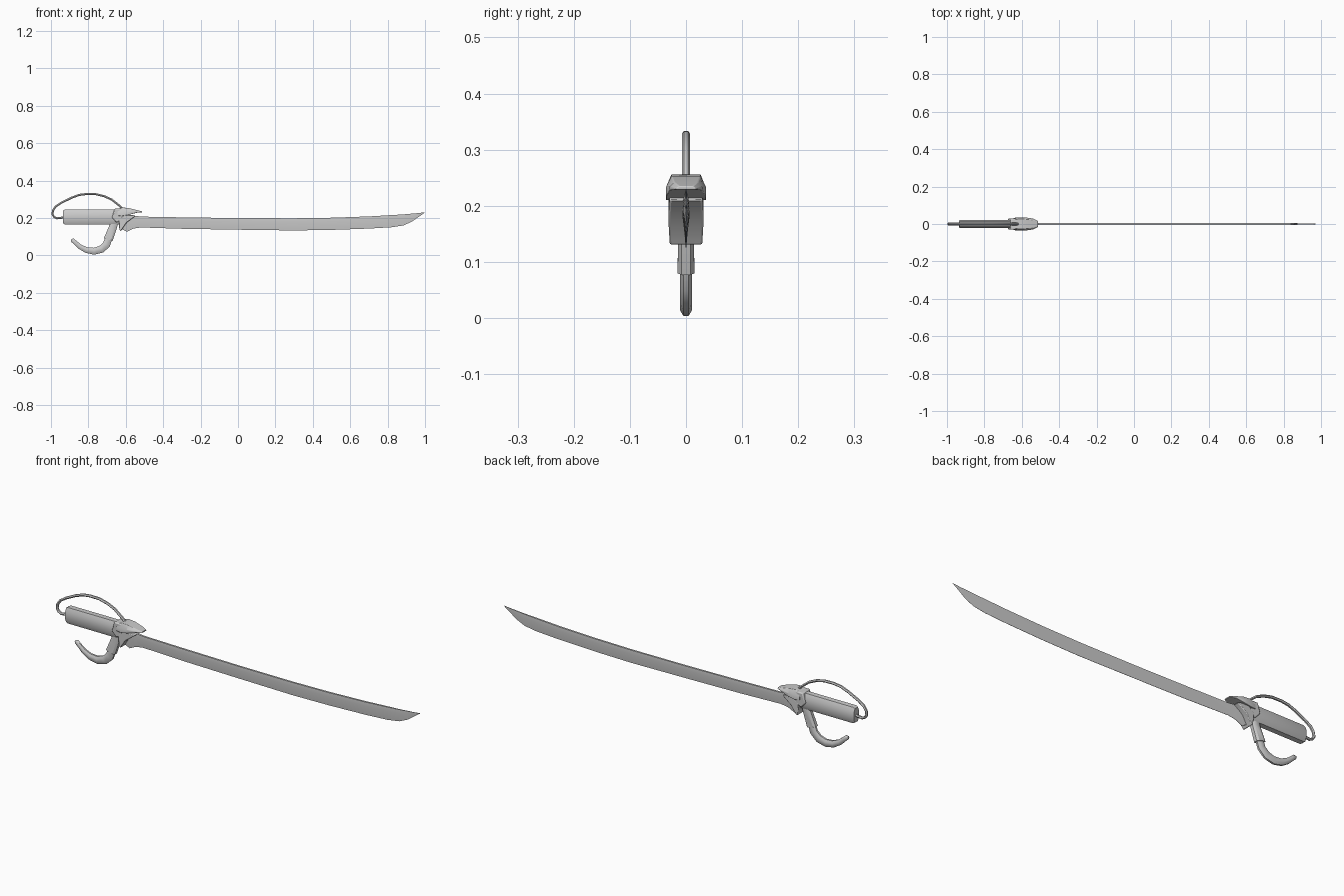
import bpy, bmesh, math
from mathutils import Vector


def finish(name, bm, bevel=0.0, angle=35):
    bmesh.ops.recalc_face_normals(bm, faces=bm.faces)
    me = bpy.data.meshes.new(name)
    bm.to_mesh(me)
    bm.free()
    ob = bpy.data.objects.new(name, me)
    bpy.context.collection.objects.link(ob)
    bpy.ops.object.select_all(action='DESELECT')
    ob.select_set(True)
    bpy.context.view_layer.objects.active = ob
    if bevel:
        mod = ob.modifiers.new("soft_edges", 'BEVEL')
        mod.width = bevel
        mod.segments = 2
    bpy.ops.object.shade_smooth_by_angle(angle=math.radians(angle))
    return ob


def loft(name, rings, bevel=0.0, angle=35):
    """Skin a list of equal-length closed rings and cap both ends."""
    bm = bmesh.new()
    vs = [[bm.verts.new(p) for p in r] for r in rings]
    n = len(rings[0])
    for a, b in zip(vs, vs[1:]):
        for i in range(n):
            j = (i + 1) % n
            bm.faces.new((a[i], a[j], b[j], b[i]))
    bm.faces.new(vs[0])
    bm.faces.new(vs[-1])
    return finish(name, bm, bevel, angle)


def tube(name, stations, sides, angle=35):
    """Stations: x, z, in-plane radius, y radius. The path lies in the xz plane."""
    rings = []
    for k, (x, z, r, ry) in enumerate(stations):
        a, b = stations[max(k - 1, 0)], stations[min(k + 1, len(stations) - 1)]
        t = Vector((b[0] - a[0], 0, b[1] - a[1])).normalized()
        nrm = Vector((-t.z, 0, t.x))
        ring = []
        for i in range(sides):
            f = 2 * math.pi * (i + 0.5) / sides
            ring.append(Vector((x, 0, z)) + nrm * r * math.cos(f)
                        + Vector((0, ry * math.sin(f), 0)))
        rings.append(ring)
    return loft(name, rings, 0, angle)


def slab(name, profile, bevel=0.0):
    """Profile points: x, z, half width in y."""
    return loft(name, [[(x, s * w, z) for x, z, w in profile] for s in (-1, 1)], bevel)


# Blade: wedge section from a flat spine to a sharp edge
blade = [(-0.62, 0.215, 0.14), (-0.595, 0.215, 0.126), (-0.56, 0.213, 0.143),
         (-0.52, 0.207, 0.149), (-0.3, 0.203, 0.142), (0, 0.199, 0.137),
         (0.3, 0.198, 0.133), (0.5, 0.201, 0.136), (0.7, 0.208, 0.143),
         (0.82, 0.215, 0.15), (0.885, 0.219, 0.16), (0.93, 0.223, 0.18),
         (0.965, 0.226, 0.205), (1.0, 0.23, 0.229)]
rings = []
for x, top, low in blade:
    w = 0.006 if x < 0.8 else 0.006 * (1.02 - x) / 0.22
    mid = top - (top - low) * 0.3
    rings.append([(x, -w * 0.8, top), (x, -w, mid), (x, -w * 0.1, low),
                  (x, w * 0.1, low), (x, w, mid), (x, w * 0.8, top)])
loft("blade", rings, 0, 30)

# Grip: rounded octagonal bar
ring = [(-0.022, 0.185), (-0.022, 0.225), (-0.013, 0.245), (0.013, 0.245),
        (0.022, 0.225), (0.022, 0.185), (0.013, 0.166), (-0.013, 0.166)]
rings = []
for x, s in ((-0.935, 0.88), (-0.926, 1), (-0.62, 1)):
    rings.append([(x, y * s, 0.205 + (z - 0.205) * s) for y, z in ring])
loft("grip", rings, 0, 40)

# Collar and slanted guard where the grip meets the blade
slab("collar", [(-0.674, 0.202, 0.03), (-0.66, 0.25, 0.03), (-0.615, 0.25, 0.03),
                (-0.618, 0.19, 0.03), (-0.65, 0.175, 0.027)], 0.005)
slab("guard_wing", [(-0.638, 0.19, 0.029), (-0.61, 0.215, 0.031),
                    (-0.56, 0.215, 0.031), (-0.548, 0.21, 0.029),
                    (-0.595, 0.175, 0.031), (-0.626, 0.13, 0.029),
                    (-0.634, 0.135, 0.029)], 0.003)


# Cap: hood that tapers forward into a beak
rings = []
for x, low, high, w in ((-0.645, 0.212, 0.248, 0.032), (-0.62, 0.21, 0.256, 0.036),
                        (-0.585, 0.216, 0.253, 0.036), (-0.54, 0.228, 0.242, 0.029),
                        (-0.514, 0.229, 0.235, 0.017)):
    h = high - low
    rings.append([(x, -w, low), (x, -w, low + h * 0.45), (x, -w * 0.72, high),
                  (x, w * 0.72, high), (x, w, low + h * 0.45), (x, w, low)])
loft("guard_beak", rings, 0.003)

# Socket holding the lower hook
rings = []
for xa, za, xb, zb, w in ((-0.685, 0.18, -0.642, 0.172, 0.013),
                          (-0.69, 0.155, -0.647, 0.148, 0.014),
                          (-0.718, 0.09, -0.67, 0.077, 0.015)):
    c = w * 0.55
    px, pz = (xb - xa) * 0.2, (zb - za) * 0.2
    rings.append([(xa, -c, za), (xa + px, -w, za + pz), (xb - px, -w, zb - pz),
                  (xb, -c, zb), (xb, c, zb), (xb - px, w, zb - pz),
                  (xa + px, w, za + pz), (xa, c, za)])
loft("hook_socket", rings)

# Lower hook: tapering curl
tube("lower_hook", [(-0.69, 0.095, 0.021, 0.012), (-0.703, 0.058, 0.022, 0.012),
                    (-0.73, 0.033, 0.022, 0.012), (-0.77, 0.022, 0.02, 0.012),
                    (-0.81, 0.028, 0.017, 0.012), (-0.845, 0.046, 0.014, 0.011),
                    (-0.87, 0.068, 0.012, 0.009), (-0.884, 0.08, 0.012, 0.008),
                    (-0.892, 0.083, 0.006, 0.005)], 8, 50)

# Thin hand guard bow looping back to the pommel
bow = [(-0.605, 0.235), (-0.63, 0.262), (-0.675, 0.298), (-0.715, 0.316),
       (-0.76, 0.327), (-0.81, 0.328), (-0.85, 0.323), (-0.89, 0.308),
       (-0.945, 0.281), (-0.975, 0.261), (-0.989, 0.24), (-0.992, 0.22),
       (-0.984, 0.206), (-0.968, 0.198), (-0.92, 0.204)]
tube("hand_bow", [(x, z, 0.0065, 0.0075) for x, z in bow], 6, 50)
